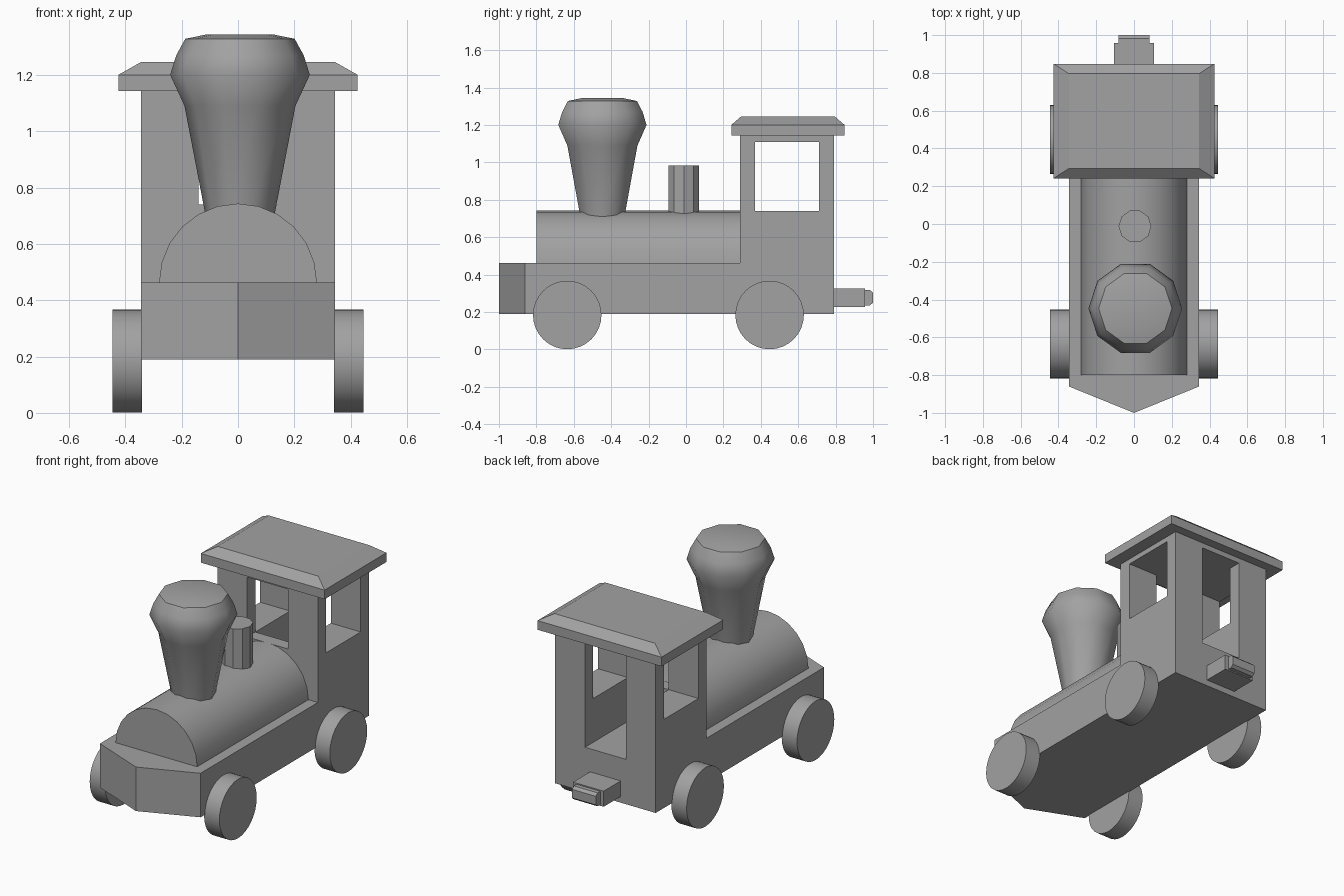
import bpy, bmesh, math
from mathutils import Vector

cube = bpy.data.objects.get("Cube")
if cube:
    bpy.data.objects.remove(cube, do_unlink=True)

grey = bpy.data.materials.new("plain_grey")
grey.use_nodes = True
COLOUR = (0.36, 0.36, 0.36, 1)
grey.diffuse_color = COLOUR
grey.node_tree.nodes["Principled BSDF"].inputs["Base Color"].default_value = COLOUR


def finish(name, bm, smooth=0):
    """Turn a bmesh into an object; smooth is the sharp-edge angle, 0 for flat."""
    bmesh.ops.recalc_face_normals(bm, faces=bm.faces[:])
    mesh = bpy.data.meshes.new(name)
    bm.to_mesh(mesh)
    bm.free()
    mesh.materials.append(grey)
    if smooth:
        for p in mesh.polygons:
            p.use_smooth = True
        mesh.set_sharp_from_angle(angle=math.radians(smooth))
    obj = bpy.data.objects.new(name, mesh)
    bpy.context.scene.collection.objects.link(obj)
    return obj


def prism_mesh(profile, axis, lo, hi):
    """Extrude a closed 2D profile along x, y or z."""
    place = {"x": lambda a, b, t: (t, a, b),
             "y": lambda a, b, t: (a, t, b),
             "z": lambda a, b, t: (a, b, t)}[axis]
    bm = bmesh.new()
    ends = [[bm.verts.new(place(a, b, t)) for a, b in profile] for t in (lo, hi)]
    for ring in ends:
        bm.faces.new(ring)
    n = len(profile)
    for i in range(n):
        j = (i + 1) % n
        bm.faces.new((ends[0][i], ends[0][j], ends[1][j], ends[1][i]))
    bmesh.ops.recalc_face_normals(bm, faces=bm.faces[:])
    return bm


def prism(name, profile, axis, lo, hi, smooth=0):
    return finish(name, prism_mesh(profile, axis, lo, hi), smooth)


def rect(a0, a1, b0, b1):
    return [(a0, b0), (a1, b0), (a1, b1), (a0, b1)]


def arc(ca, cb, r, steps, sweep=2 * math.pi):
    count = steps if sweep > 6 else steps + 1
    return [(ca + r * math.cos(sweep * i / steps), cb + r * math.sin(sweep * i / steps))
            for i in range(count)]


def stack(name, rings, smooth=0):
    """Join horizontal rings, each a list of (x, y, z), and cap both ends."""
    bm = bmesh.new()
    loops = [[bm.verts.new(p) for p in ring] for ring in rings]
    n = len(loops[0])
    for low, high in zip(loops, loops[1:]):
        for i in range(n):
            j = (i + 1) % n
            bm.faces.new((low[i], low[j], high[j], high[i]))
    bm.faces.new(loops[0])
    bm.faces.new(loops[-1])
    return finish(name, bm, smooth)


HALF, BASE, DECK, SILL, LINTEL, TOP = 0.345, 0.19, 0.463, 0.74, 1.11, 1.15
CAB_FRONT, CAB_BACK = 0.29, 0.79

# Body: stepped side outline with a pointed nose
side = [(-1, BASE), (CAB_BACK, BASE), (CAB_BACK, TOP), (CAB_FRONT, TOP),
        (CAB_FRONT, DECK), (-1, DECK)]
bm = prism_mesh(side, "x", -HALF, HALF)
for s in (-1, 1):
    cut = bmesh.ops.bisect_plane(
        bm, geom=bm.verts[:] + bm.edges[:] + bm.faces[:], dist=1e-5,
        plane_co=(0, -1, 0), plane_no=Vector((s * 0.14, -HALF, 0)).normalized(),
        clear_outer=True)
    bmesh.ops.holes_fill(bm, edges=[e for e in bm.edges if e.is_boundary], sides=0)
body = finish("body_and_cab", bm)

# Cab openings: side windows, and a rear doorway in line with the front window
openings = [
    prism("side_window_cutter", rect(0.37, 0.71, SILL, LINTEL), "x", -0.5, 0.5),
    prism("doorway_cutter",
          [(0.2, SILL), (0.37, SILL), (0.37, DECK + 0.005), (0.9, DECK + 0.005),
           (0.9, LINTEL), (0.2, LINTEL)], "x", -0.14, 0.14)]
for cutter in openings:
    mod = body.modifiers.new(cutter.name, "BOOLEAN")
    mod.operation = "DIFFERENCE"
    mod.solver = "EXACT"
    mod.object = cutter
bpy.context.view_layer.update()
graph = bpy.context.evaluated_depsgraph_get()
cut_mesh = bpy.data.meshes.new_from_object(body.evaluated_get(graph))
body.modifiers.clear()
body.data = cut_mesh
for cutter in openings:
    bpy.data.objects.remove(cutter, do_unlink=True)

# Roof: slab with sloped rim
def roof_ring(x, y, z):
    return [(a, 0.545 + b, z) for a, b in rect(-x, x, -y, y)]

stack("roof", [roof_ring(0.425, 0.303, 1.143), roof_ring(0.425, 0.303, 1.2),
               roof_ring(HALF, 0.251, 1.245)])

# Boiler: half cylinder
prism("boiler", arc(0, DECK, 0.28, 12, math.pi), "y", -0.8, CAB_FRONT, 40)

# Chimney: ten-sided flared stack
outline = [(0.124, 0.71), (0.197, 1.09), (0.248, 1.2), (0.226, 1.27),
           (0.194, 1.328), (0.12, 1.343)]
stack("chimney", [[(x, y, z) for x, y in arc(0.007, -0.447, r, 10)]
                  for r, z in outline], 45)

# Steam dome
prism("steam_dome", arc(0.005, -0.012, 0.087, 10), "z", 0.727, 0.983)

# Wheels
for s, label in ((1, "left"), (-1, "right")):
    for y, end in ((-0.635, "front"), (0.447, "rear")):
        lo, hi = sorted((s * 0.34, s * 0.445))
        prism(f"{end}_{label}_wheel", arc(y, 0.184, 0.183, 32), "x", lo, hi, 40)

# Rear coupling: block with a chamfered tip
prism("coupling_block", rect(-0.105, 0.105, 0.228, 0.325), "y", 0.78, 0.957)
prism("coupling_tip", [(0.95, 0.235), (0.983, 0.235), (1, 0.25), (1, 0.303),
                       (0.983, 0.318), (0.95, 0.318)], "x", -0.082, 0.082)
